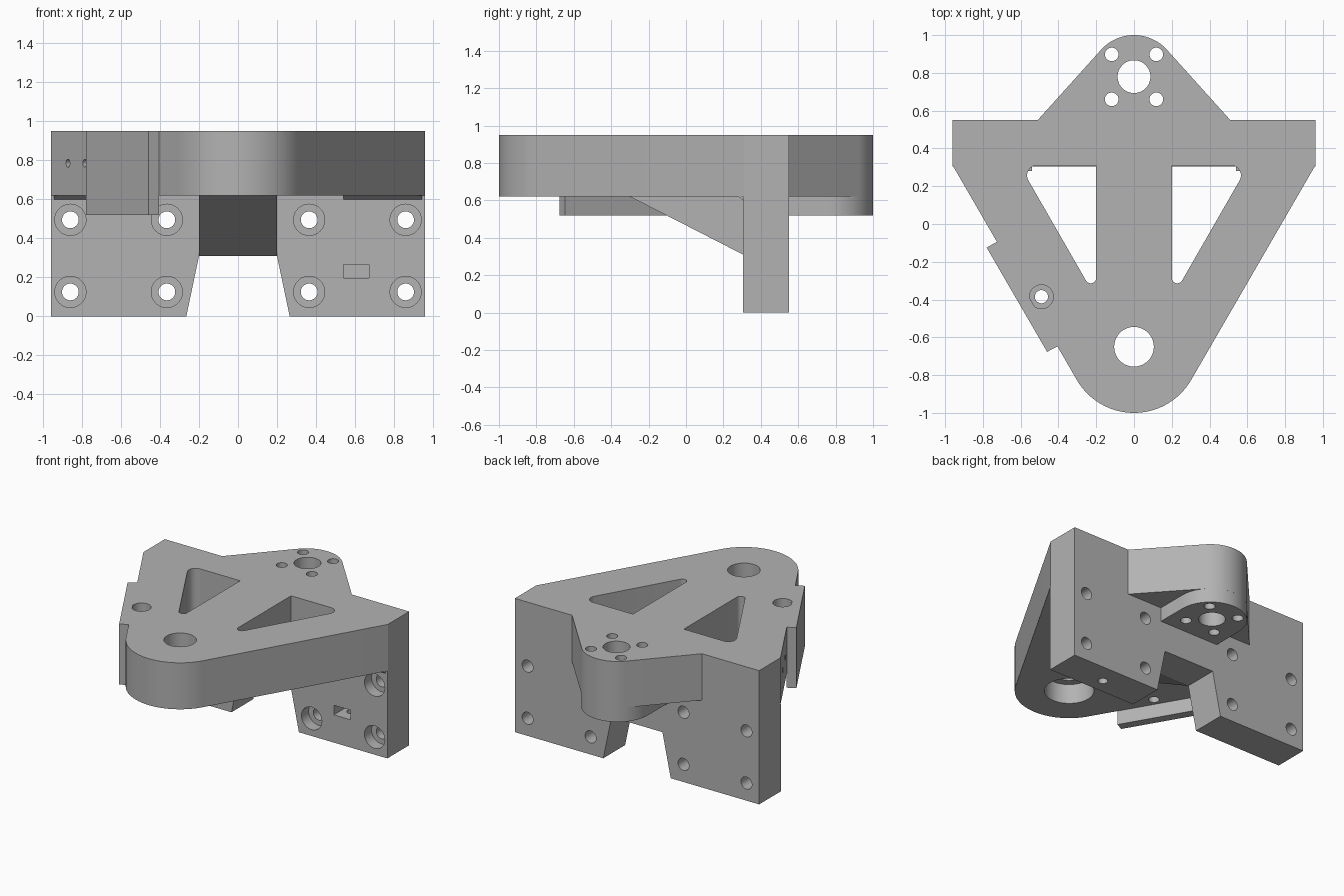
import bpy, bmesh
from math import sin, cos, pi, radians
from mathutils import Vector, Matrix

if "Cube" in bpy.data.objects:
    bpy.data.objects.remove(bpy.data.objects["Cube"])

grey = bpy.data.materials.new("plain_grey")
grey.use_nodes = True
colour = (0.45, 0.45, 0.45, 1)
grey.diffuse_color = colour
grey.node_tree.nodes["Principled BSDF"].inputs["Base Color"].default_value = colour

TOP, UNDER, LOW = 0.95, 0.62, 0.52      # main levels
WALL_F, WALL_B = 0.305, 0.55            # wall front and back


def arc(cx, cy, r, a0, a1, n=24):
    return [(cx + r * cos(radians(a0 + (a1 - a0) * i / n)),
             cy + r * sin(radians(a0 + (a1 - a0) * i / n))) for i in range(n + 1)]


def prism(name, points, lo, hi, axis="Z"):
    """Extrude a profile along an axis: Z takes (x, y), Y takes (x, z), X takes (y, z)."""
    place = {"Z": lambda a, b, t: (a, b, t),
             "Y": lambda a, b, t: (a, t, b),
             "X": lambda a, b, t: (t, a, b)}[axis]
    bm = bmesh.new()
    base = bm.faces.new([bm.verts.new(place(a, b, lo)) for a, b in points])
    new = bmesh.ops.extrude_face_region(bm, geom=[base])["geom"]
    shift = Vector(place(0, 0, hi - lo))
    bmesh.ops.translate(bm, vec=shift, verts=[v for v in new if isinstance(v, bmesh.types.BMVert)])
    bmesh.ops.recalc_face_normals(bm, faces=bm.faces)
    mesh = bpy.data.meshes.new(name)
    bm.to_mesh(mesh)
    bm.free()
    mesh.materials.append(grey)
    ob = bpy.data.objects.new(name, mesh)
    bpy.context.collection.objects.link(ob)
    return ob


def hole(a, b, r, lo, hi, axis="Z"):
    return prism("hole_cutter", arc(a, b, r, 0, 360, 40)[:-1], lo, hi, axis)


def cut(ob, cutters):
    for c in cutters:
        c.hide_render = True
        mod = ob.modifiers.new("cut", "BOOLEAN")
        mod.operation, mod.solver, mod.object = "DIFFERENCE", "EXACT", c
    bpy.context.view_layer.update()
    result = bpy.data.meshes.new_from_object(ob.evaluated_get(bpy.context.evaluated_depsgraph_get()))
    ob.modifiers.clear()
    ob.data = result
    for c in cutters:
        bpy.data.objects.remove(c)


def mirrored(points):
    return [(-x, y) for x, y in reversed(points)]


# Top plate with round nose and tapered rear lobe
right_half = (arc(0, -0.65, 0.35, -90, -30) + [(0.96, 0.31), (0.96, WALL_B), (0.51, WALL_B)]
              + arc(0, 0.765, 0.235, 42.6, 90))
plate = prism("top_plate", right_half + mirrored(right_half)[1:-1], UNDER, TOP)

# Triangular windows with rounded tips
window = ([(-0.2, 0.31)] + arc(-0.513, 0.257, 0.053, 90, 210, 12)
          + arc(-0.229, -0.285, 0.029, 210, 360, 12))
cutters = [prism("window_cutter", w, 0.5, 1) for w in (window, mirrored(window))]

# Nose bore with a bearing seat below, and a screw hole sunk from the top
cutters += [hole(0, -0.65, 0.105, 0.5, 1), hole(0, -0.65, 0.16, 0.5, 0.76),
            hole(-0.49, -0.385, 0.035, 0.5, 1), hole(-0.49, -0.385, 0.063, 0.8, 1)]


# Lobe bore and its four screw holes
def lobe_holes():
    return [hole(0, 0.78, 0.087, 0.4, 1)] + [
        hole(x, y, 0.036, 0.4, 1) for x in (-0.118, 0.118) for y in (0.66, 0.898)]


cutters += lobe_holes()

# Small blind holes in the slanted side
for x, y in ((-0.87, 0.16), (-0.785, 0.01)):
    c = hole(0, 0, 0.02, -0.15, 0.1, "X")
    c.data.transform(Matrix.Translation((x, y, 0.785)) @ Matrix.Rotation(radians(210), 4, "Z"))
    cutters.append(c)
cut(plate, cutters)

# Rear lobe boss below the plate
boss = prism("lobe_boss", [(-0.235, WALL_B), (0.235, WALL_B)] + arc(0, 0.765, 0.235, 0, 180), LOW, UNDER)
cut(boss, lobe_holes())

# Upright wall with a tapered notch
half = [(0.2, 0.31), (0.265, 0), (0.96, 0), (0.96, UNDER)]
wall = prism("mounting_wall", half + mirrored(half), WALL_F, WALL_B, "Y")
cutters = []
for x in (-0.86, -0.365, 0.365, 0.86):
    for z in (0.125, 0.495):
        cutters += [hole(x, z, 0.043, 0.2, 0.7, "Y"), hole(x, z, 0.08, 0.2, 0.385, "Y")]

# Nut slot with a screw hole from below
cutters += [prism("slot_cutter", [(0.54, 0.197), (0.672, 0.197), (0.672, 0.265), (0.54, 0.265)],
                  0.2, 0.45, "Y"),
            hole(0.606, 0.41, 0.032, -0.1, 0.23)]
cut(wall, cutters)

# Sloping centre rib under the plate
rib = prism("centre_rib", [(-0.3, UNDER), (WALL_F, 0.31), (WALL_F, UNDER)], -0.2, 0.2, "X")

# Small bevel strips where the wall meets the plate
for side, lo, hi in (("right", -0.945, -0.54), ("left", 0.54, 0.945)):
    prism(side + "_bevel_strip", [(0.28, UNDER), (WALL_F, 0.6), (WALL_F, UNDER)], lo, hi, "X")

# Raised bar along the slanted side
bar = prism("side_bar", [(-0.78, -0.125), (-0.46, -0.677), (-0.405, -0.648), (-0.725, -0.094)], LOW, TOP)

# Smooth the round walls and keep the edges crisp
for ob in bpy.context.collection.objects:
    if ob.type == "MESH" and ob.data.materials and ob.data.materials[0] == grey:
        bpy.ops.object.select_all(action="DESELECT")
        ob.select_set(True)
        bpy.context.view_layer.objects.active = ob
        bpy.ops.object.shade_smooth_by_angle(angle=radians(30))
